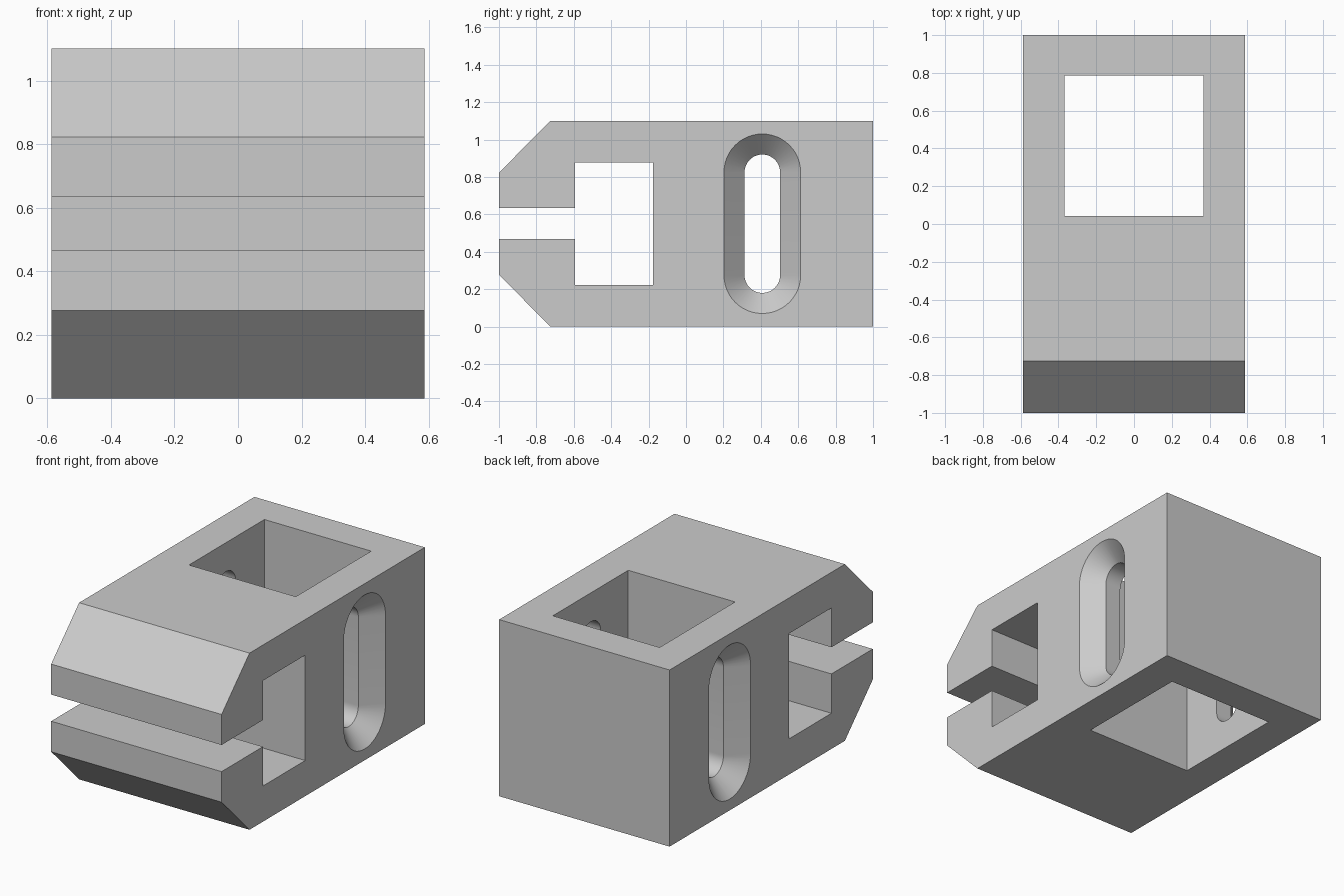
import bpy, bmesh, math

cube = bpy.data.objects.get("Cube")
if cube:
    bpy.data.objects.remove(cube, do_unlink=True)

WIDTH, HEIGHT = 1.174, 1.10
MID = HEIGHT / 2

grey = bpy.data.materials.new("plain grey")
grey.use_nodes = True
colour = (0.6, 0.6, 0.6, 1)
grey.diffuse_color = colour
grey.node_tree.nodes["Principled BSDF"].inputs["Base Color"].default_value = colour


def loft(name, rings):
    """Skin a row of matching closed rings and cap both ends."""
    bm = bmesh.new()
    loops = [[bm.verts.new(p) for p in ring] for ring in rings]
    count = len(loops[0])
    for a, b in zip(loops, loops[1:]):
        for i in range(count):
            j = (i + 1) % count
            bm.faces.new((a[i], a[j], b[j], b[i]))
    bm.faces.new(loops[0])
    bm.faces.new(loops[-1])
    bmesh.ops.recalc_face_normals(bm, faces=bm.faces)
    mesh = bpy.data.meshes.new(name)
    bm.to_mesh(mesh)
    bm.free()
    mesh.materials.append(grey)
    obj = bpy.data.objects.new(name, mesh)
    bpy.context.collection.objects.link(obj)
    return obj


def slot_ring(x, radius, y=0.408, straight=0.275, steps=24):
    """Upright rounded slot outline in the plane at x."""
    ring = []
    for side in (1, -1):
        for i in range(steps + 1):
            a = math.pi * i / steps
            ring.append((x, y + side * radius * math.cos(a),
                         MID + side * (straight + radius * math.sin(a))))
    return ring


# Body: side profile with chamfered nose, slit and inner jaw opening
lower = [(1, 0), (-0.725, 0), (-1, 0.277), (-1, 0.467),
         (-0.593, 0.467), (-0.593, 0.222), (-0.177, 0.222)]
profile = lower + [(y, HEIGHT - z) for y, z in reversed(lower)]
body = loft("clamp_body", [[(x, y, z) for y, z in profile]
                           for x in (-WIDTH / 2, WIDTH / 2)])

# Square vertical pocket
x, y0, y1 = 0.368, 0.043, 0.785
pocket = loft("pocket_cutter", [[(-x, y0, z), (x, y0, z), (x, y1, z), (-x, y1, z)]
                                for z in (-0.1, HEIGHT + 0.1)])

# Rounded side slots with a countersunk rim, cut through both walls
rim, throat, depth, extra = 0.205, 0.095, 0.11, 0.02
outside, inside = WIDTH / 2 + extra, WIDTH / 2 - depth
slots = loft("slot_cutter", [slot_ring(-outside, rim + extra), slot_ring(-inside, throat),
                             slot_ring(inside, throat), slot_ring(outside, rim + extra)])

for cutter in (pocket, slots):
    cutter.hide_render = True
    mod = body.modifiers.new(cutter.name, "BOOLEAN")
    mod.operation = "DIFFERENCE"
    mod.solver = "EXACT"
    mod.object = cutter

# Apply the cuts and discard the cutters
bpy.context.view_layer.update()
graph = bpy.context.evaluated_depsgraph_get()
finished = bpy.data.meshes.new_from_object(body.evaluated_get(graph))
body.modifiers.clear()
body.data = finished
for cutter in (pocket, slots):
    bpy.data.objects.remove(cutter, do_unlink=True)

bpy.ops.object.select_all(action="DESELECT")
body.select_set(True)
bpy.context.view_layer.objects.active = body
bpy.ops.object.shade_smooth_by_angle(angle=math.radians(30))
